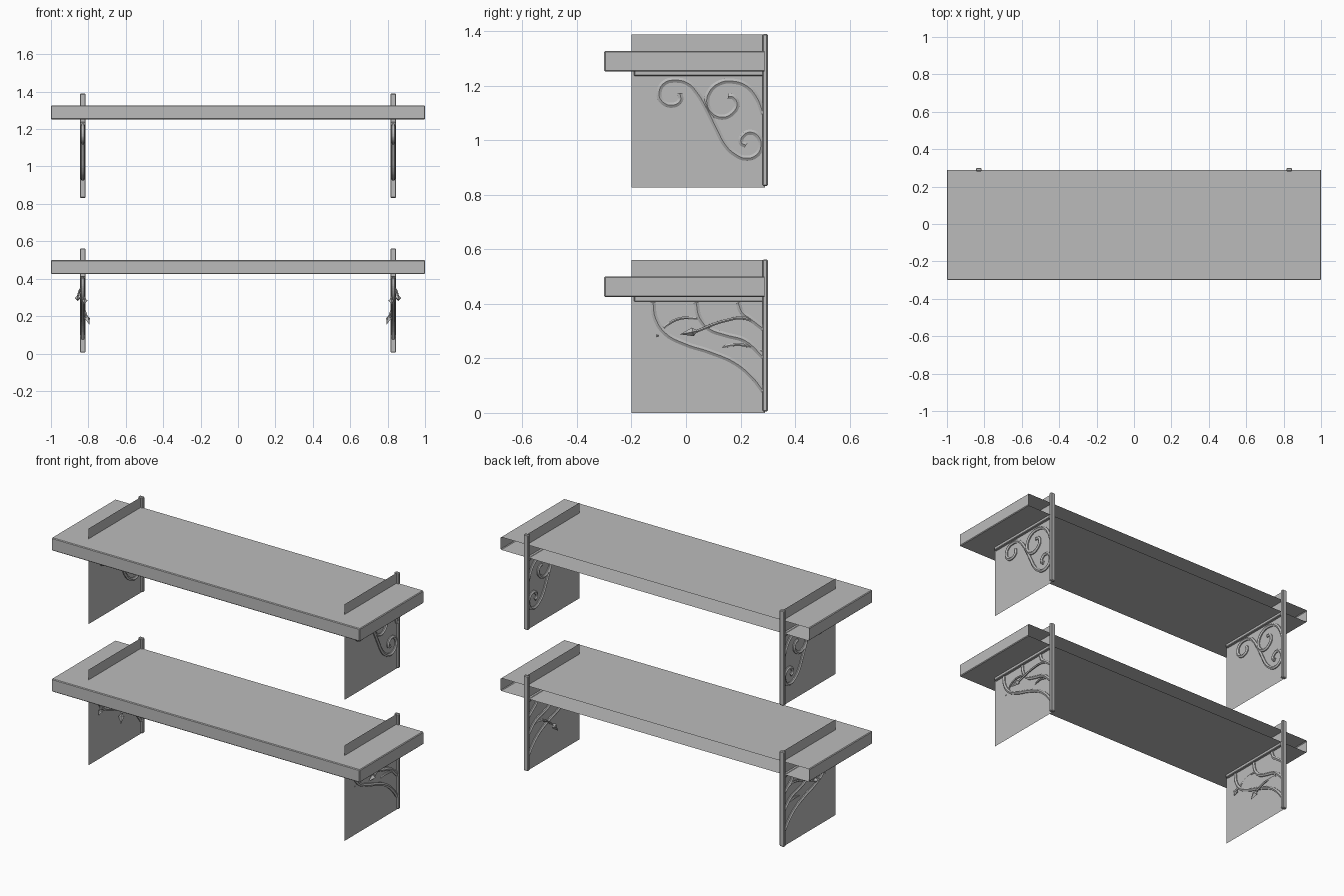
import bpy, bmesh
from mathutils import Vector

cube = bpy.data.objects.get("Cube")
if cube:
    bpy.data.objects.remove(cube, do_unlink=True)

grey = bpy.data.materials.new("plain grey")
grey.use_nodes = True
grey.diffuse_color = (0.5, 0.5, 0.5, 1)
grey.node_tree.nodes["Principled BSDF"].inputs["Base Color"].default_value = (0.5, 0.5, 0.5, 1)

BRACKET_X = 0.83


def link(name, bm):
    mesh = bpy.data.meshes.new(name)
    bm.to_mesh(mesh)
    bm.free()
    mesh.materials.append(grey)
    obj = bpy.data.objects.new(name, mesh)
    bpy.context.collection.objects.link(obj)
    return obj


def box(name, lo, hi, bevel=0.0, open_back=False):
    lo, hi = Vector(lo), Vector(hi)
    bm = bmesh.new()
    bmesh.ops.create_cube(bm, size=1)
    for v in bm.verts:
        v.co = (lo + hi) / 2 + v.co * (hi - lo)
    if bevel:
        bmesh.ops.bevel(bm, geom=bm.edges[:], offset=bevel, segments=1, affect='EDGES')
    if open_back:
        back = [f for f in bm.faces if f.normal.y > 0.5]
        bmesh.ops.delete(bm, geom=back, context='FACES')
    return link(name, bm)


def rod(name, side, base, points, radius=0.011):
    """Faceted iron rod through (y, z, outward offset) points."""
    curve = bpy.data.curves.new(name, 'CURVE')
    curve.dimensions = '3D'
    curve.bevel_depth = radius
    curve.bevel_resolution = 1
    curve.resolution_u = 5
    curve.use_fill_caps = True
    spline = curve.splines.new('BEZIER')
    spline.bezier_points.add(len(points) - 1)
    for bp, p in zip(spline.bezier_points, points):
        out = p[2] if len(p) > 2 else 0
        bp.co = (side * (BRACKET_X + out), p[0], base + p[1])
        bp.handle_left_type = bp.handle_right_type = 'AUTO'
    temp = bpy.data.objects.new(name, curve)
    bpy.context.collection.objects.link(temp)
    deps = bpy.context.evaluated_depsgraph_get()
    mesh = bpy.data.meshes.new_from_object(temp.evaluated_get(deps))
    bpy.data.objects.remove(temp, do_unlink=True)
    for poly in mesh.polygons:
        poly.use_smooth = False
    mesh.materials.clear()
    mesh.materials.append(grey)
    obj = bpy.data.objects.new(name, mesh)
    bpy.context.collection.objects.link(obj)


def arrow_tip(name, side, base, tail, tip):
    """Four-sided leaf point, widest near its tail."""
    a, b = [Vector((side * (BRACKET_X + p[2]), p[0], base + p[1])) for p in (tail, tip)]
    axis = b - a
    bm = bmesh.new()
    for r1, r2, t0, t1 in ((0.004, 0.016, 0, 0.25), (0.016, 0, 0.25, 1)):
        rot = axis.to_track_quat('Z', 'Y').to_matrix().to_4x4()
        rot.translation = a + axis * (t0 + t1) / 2
        bmesh.ops.create_cone(bm, cap_ends=False, segments=4, radius1=r1, radius2=r2,
                              depth=axis.length * (t1 - t0), matrix=rot)
    link(name, bm)


# Ironwork paths, with heights measured from the bottom of each bracket
S_SCROLL = [(-.022, .345), (-.021, .318), (-.052, .301), (-.088, .316), (-.099, .345),
            (-.081, .382), (-.037, .393), (.007, .382), (.04, .349), (.073, .294),
            (.11, .22), (.143, .158), (.176, .125), (.217, .107), (.257, .118),
            (.274, .147), (.268, .183), (.239, .202), (.21, .191), (.202, .165), (.22, .154)]
C_SCROLL = [(.283, .27), (.261, .327), (.224, .371), (.173, .389), (.121, .382),
            (.085, .349), (.077, .305), (.096, .272), (.132, .257), (.169, .272),
            (.187, .305), (.173, .331), (.154, .334)]
VINES = [
    [(-.121, .405), (-.114, .353), (-.077, .294), (-.004, .254), (.088, .224),
     (.18, .184), (.243, .132), (.283, .081)],
    [(.037, .405), (.048, .353), (.085, .309), (.143, .287), (.217, .265), (.283, .206)],
    [(.191, .405), (.206, .368), (.235, .346), (.283, .309)],
]
TENDRILS = [
    [(.283, .309, 0), (.217, .346, .006), (.143, .338, .016), (.04, .3, .027)],
    [(.05, .345, 0), (-.022, .346, .004), (-.077, .316, 0), (-.1, .29, -.012)],
    [(.283, .225, 0), (.235, .243, .002), (.18, .25, .004), (.125, .235, -.008), (.08, .2, -.02)],
]
TIPS = [(-.022, .288, .03), (-.12, .265, -.01), (.05, .155, -.035)]

for level, base in (("lower", 0.0), ("upper", 0.827)):
    # Hollow board, open along the wall side
    box(level + "_shelf_board", (-1, -.3, base + .425), (1, .292, base + .5), .004, True)
    for side, word in ((1, "left"), (-1, "right")):
        tag = f"{level}_{word}_"
        x0, x1 = side * BRACKET_X - .015, side * BRACKET_X + .015
        box(tag + "wall_bar", (x0, .281, base + .005), (x1, .3, base + .562), .004)
        box(tag + "support_bar", (x0, -.19, base + .408), (x1, .283, base + .427), .003)

        # Paper-thin side panel
        bm = bmesh.new()
        x = side * BRACKET_X
        bm.faces.new([bm.verts.new((x, y, base + z)) for y, z in
                      ((-.2, 0), (.29, 0), (.29, .56), (-.2, .56))])
        link(tag + "side_panel", bm)

        if level == "upper":
            rod(tag + "s_scroll", side, base, S_SCROLL)
            rod(tag + "c_scroll", side, base, C_SCROLL)
        else:
            for i, path in enumerate(VINES):
                rod(f"{tag}vine_{i + 1}", side, base, path)
            for i, (path, tip) in enumerate(zip(TENDRILS, TIPS)):
                rod(f"{tag}tendril_{i + 1}", side, base, path, .006)
                arrow_tip(f"{tag}leaf_tip_{i + 1}", side, base, path[-1], tip)
